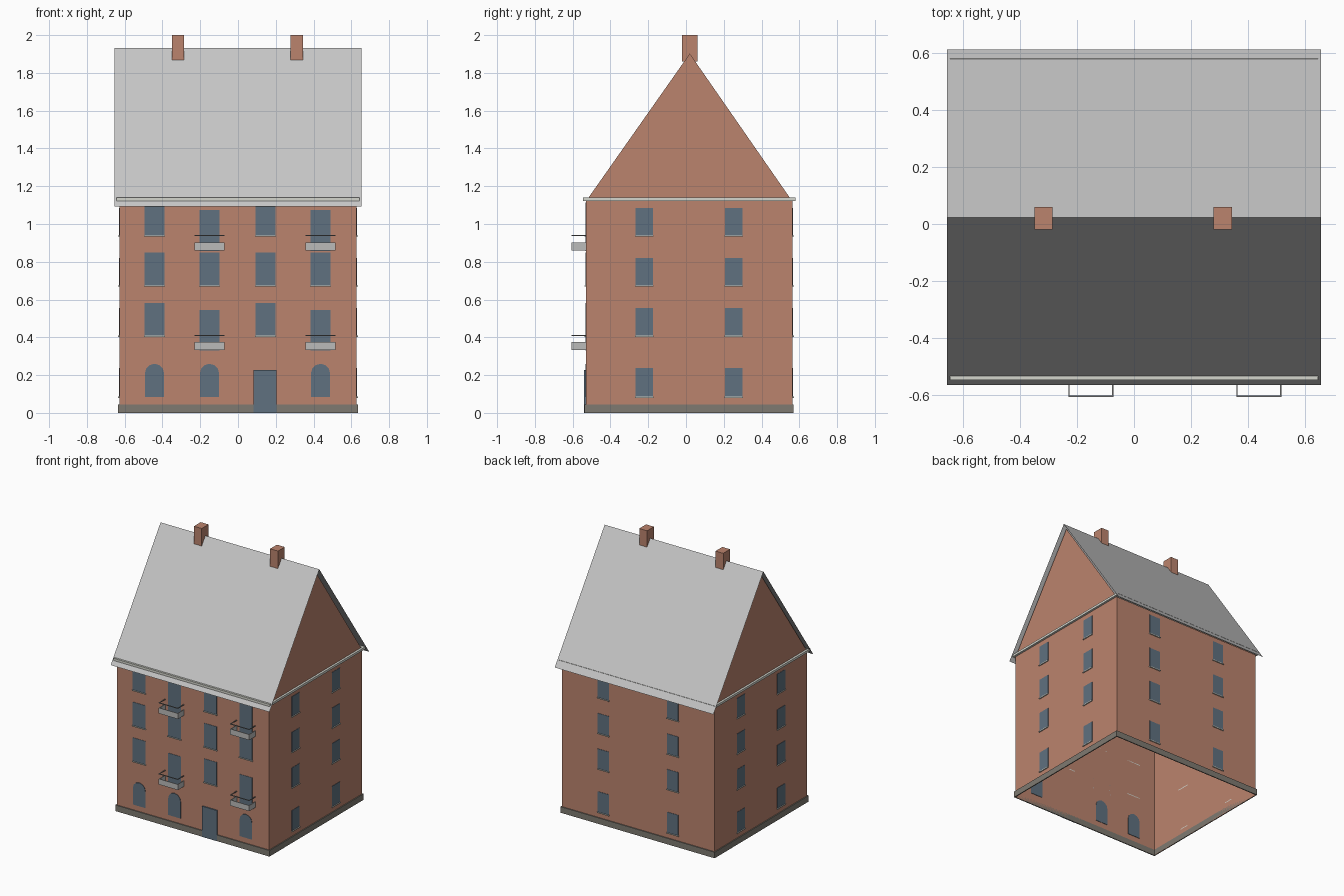
import bpy, bmesh, math

if "Cube" in bpy.data.objects:
    bpy.data.objects.remove(bpy.data.objects["Cube"])


def material(name, r, g, b):
    m = bpy.data.materials.new(name)
    m.diffuse_color = (r, g, b, 1)
    m.use_nodes = True
    for node in m.node_tree.nodes:
        if node.type == 'BSDF_PRINCIPLED':
            node.inputs["Base Color"].default_value = (r, g, b, 1)
    return m


BRICK = material("brick", 0.50, 0.23, 0.155)
ROOF = material("roof_grey", 0.56, 0.56, 0.56)
GLASS = material("glass_blue", 0.115, 0.165, 0.215)
STONE = material("plinth_stone", 0.21, 0.195, 0.165)
TRIM = material("pale_trim", 0.66, 0.67, 0.61)
BALCONY = material("balcony_grey", 0.50, 0.50, 0.49)
RAIL = material("rail_grey", 0.25, 0.25, 0.25)


def finish(name, bm, mat):
    bmesh.ops.recalc_face_normals(bm, faces=bm.faces)
    me = bpy.data.meshes.new(name)
    bm.to_mesh(me)
    bm.free()
    me.materials.append(mat)
    ob = bpy.data.objects.new(name, me)
    bpy.context.collection.objects.link(ob)
    return ob


def add_box(bm, a, b):
    """Box between two opposite corners."""
    verts = bmesh.ops.create_cube(bm, size=1)["verts"]
    for v in verts:
        for i in range(3):
            v.co[i] = (a[i] + b[i]) / 2 + v.co[i] * abs(b[i] - a[i])


def add_prism(bm, profile, place, start, end, caps=True, skip=()):
    """Sweep a closed 2D profile from start to end; skip leaves sides open."""
    rings = [[bm.verts.new(place(u, w, d)) for u, w in profile] for d in (start, end)]
    n = len(profile)
    for i in range(n):
        if i not in skip:
            j = (i + 1) % n
            bm.faces.new((rings[0][i], rings[0][j], rings[1][j], rings[1][i]))
    if caps:
        for ring in rings:
            bm.faces.new(ring)


WX, YF, YB = 0.628, -0.53, 0.563     # wall planes
EAVE, RIDGE_Y = 1.12, 0.02


def along_x(u, w, d):
    return (d, u, w)


def along_y(u, w, d):
    return (u, d, w)


# Brick shell with gables, open underneath and under the roof
bm = bmesh.new()
shell = [(YF, 0), (YB, 0), (YB, EAVE), (RIDGE_Y, 1.902), (YF, EAVE)]
add_prism(bm, shell, along_x, -WX, WX, skip=(0, 2, 3))
finish("brick_walls", bm, BRICK)

# Thin roof sheet
bm = bmesh.new()
slopes = [(-0.564, 1.092), (RIDGE_Y + 0.003, 1.931), (0.611, 1.092)]
add_prism(bm, slopes, along_x, -0.654, 0.654, caps=False, skip=(2,))
finish("roof", bm, ROOF)


# Bands running round the house
def band(name, out, z0, z1, mat):
    bm = bmesh.new()
    for y, s in ((YF, -1), (YB, 1)):
        add_box(bm, (-WX - out, y, z0), (WX + out, y + s * out, z1))
    for s in (-1, 1):
        add_box(bm, (s * WX, YF, z0), (s * (WX + out), YB, z1))
    finish(name, bm, mat)


band("plinth", 0.007, 0, 0.045, STONE)
band("cornice", 0.016, 1.122, 1.139, TRIM)

# Chimneys
for side, x in (("right", -0.317), ("left", 0.311)):
    bm = bmesh.new()
    add_box(bm, (x - 0.032, -0.02, 1.86), (x + 0.032, 0.06, 2.0))
    finish("chimney_" + side, bm, BRICK)


# Wall frames: horizontal position, height, distance out of the wall
def front(u, z, d):
    return (u, YF - d, z)


def back(u, z, d):
    return (u, YB + d, z)


def left(u, z, d):
    return (WX + d, u, z)


def right(u, z, d):
    return (-WX - d, u, z)


def windows(name, wall, openings, sills=True):
    panes, ledges = bmesh.new(), bmesh.new()
    for u, half, z0, z1 in openings:
        add_box(panes, wall(u - half, z0, 0.0005), wall(u + half, z1, 0.003))
        if sills:
            add_box(ledges, wall(u - half - 0.003, z0 - 0.005, 0),
                    wall(u + half + 0.003, z0 + 0.001, 0.008))
    finish(name + "_windows", panes, GLASS)
    if sills:
        finish(name + "_sills", ledges, TRIM)
    else:
        ledges.free()


# Plain windows on the sides and back
rows = [(0.085, 0.238), (0.408, 0.556), (0.673, 0.821), (0.938, 1.086)]
for name, wall, columns in (("left", left, (-0.221, 0.253)),
                            ("right", right, (-0.221, 0.253)),
                            ("back", back, (-0.286, 0.286))):
    windows(name, wall, [(u, 0.046, a, b) for u in columns for a, b in rows])

# Front windows and tall balcony doors
COLS = (-0.442, -0.151, 0.145, 0.437)
tall = [(COLS[i], 0.053, z, z + 0.217) for i in (1, 3) for z in (0.329, 0.858)]
plain = [(u, 0.053, 0.673, 0.848) for u in COLS]
plain += [(COLS[i], 0.053, z, z + 0.175) for i in (0, 2) for z in (0.408, 0.938)]
windows("front", front, plain)
windows("balcony_door", front, tall, sills=False)

# Arched ground floor windows, set through the wall
bm = bmesh.new()
for u in (COLS[0], COLS[1], COLS[3]):
    arch = [(u - 0.051, 0.085), (u + 0.051, 0.085)]
    for k in range(7):
        t = math.pi * k / 6
        arch.append((u + 0.051 * math.cos(t), 0.209 + 0.051 * math.sin(t)))
    add_prism(bm, arch, along_y, YF - 0.003, YF + 0.003)
finish("arched_windows", bm, GLASS)

# Entrance door, standing just proud of the plinth
bm = bmesh.new()
add_box(bm, front(0.082, 0, 0.0005), front(0.204, 0.228, 0.009))
finish("entrance_door", bm, GLASS)


# Balconies: three-sided strips with a thin rail above
def three_sides(bm, u, z0, z1, t):
    half, depth = 0.079, 0.075
    add_box(bm, front(u - half, z0, depth - t), front(u + half, z1, depth))
    for s in (-1, 1):
        add_box(bm, front(u + s * half, z0, 0), front(u + s * (half - t), z1, depth - t))


panels, rails = bmesh.new(), bmesh.new()
for u in (COLS[1], COLS[3]):
    for z in (0.332, 0.861):
        three_sides(panels, u, z, z + 0.042, 0.005)
        three_sides(rails, u, z + 0.076, z + 0.081, 0.005)
finish("balcony_panels", panels, BALCONY)
finish("balcony_rails", rails, RAIL)
